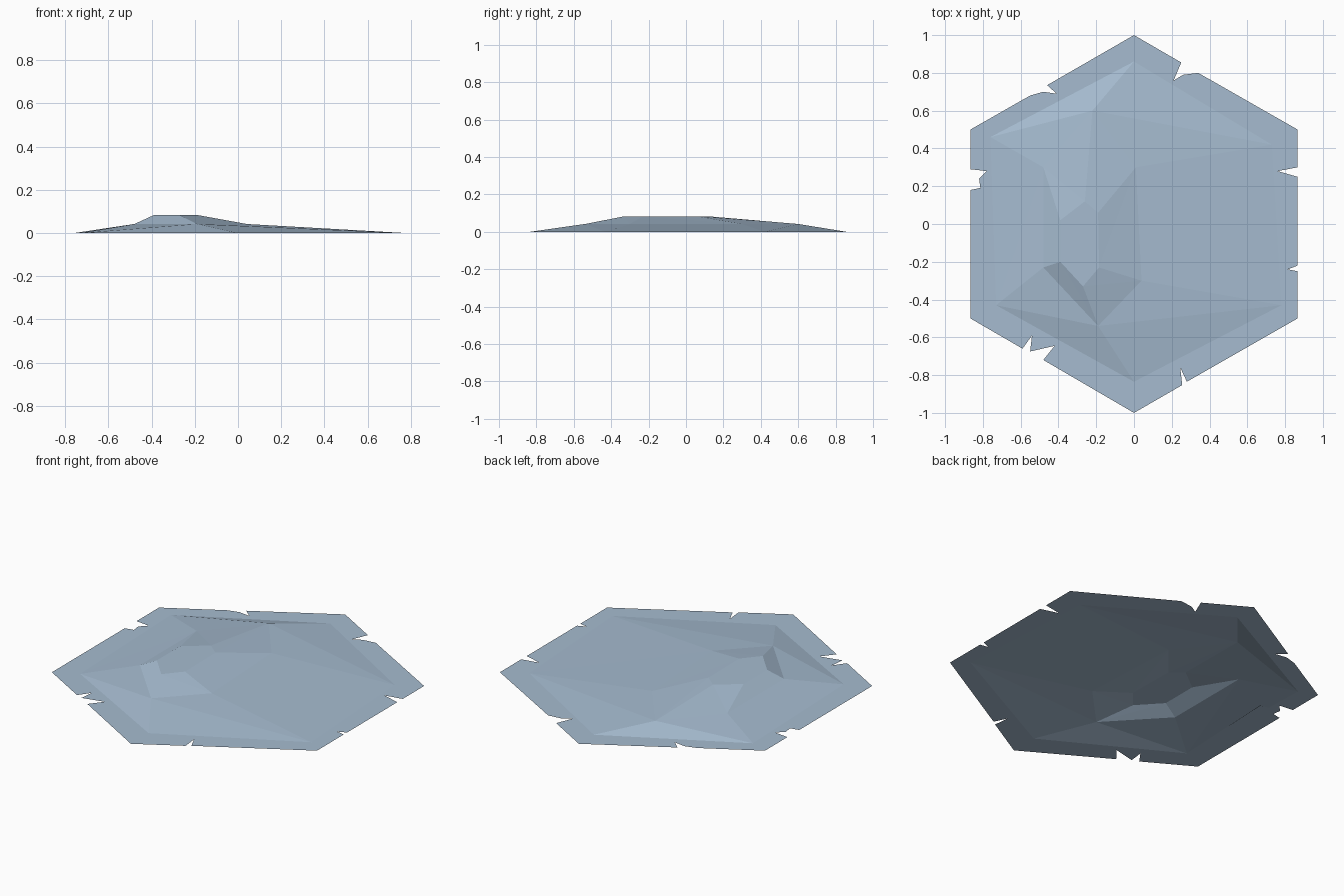
import bpy, bmesh

if "Cube" in bpy.data.objects:
    bpy.data.objects.remove(bpy.data.objects["Cube"])

ice = bpy.data.materials.new("pale_ice_blue")
ice.diffuse_color = (0.38, 0.50, 0.63, 1)
ice.use_nodes = True
ice.node_tree.nodes["Principled BSDF"].inputs["Base Color"].default_value = ice.diffuse_color


def finish(name, bm):
    # face everything upward, then make the object
    for f in bm.faces:
        f.normal_update()
        if f.normal.z < 0:
            f.normal_flip()
    me = bpy.data.meshes.new(name)
    bm.to_mesh(me)
    bm.free()
    me.materials.append(ice)
    ob = bpy.data.objects.new(name, me)
    bpy.context.collection.objects.link(ob)
    return ob


# notched hexagon outline of the sheet, clockwise from the back corner
outline = [(0, 1), (.25, .855), (.21, .76), (.26, .79), (.34, .80),
           (.866, .5), (.866, .30), (.76, .28), (.866, .25),
           (.866, -.22), (.815, -.24), (.866, -.25), (.866, -.5),
           (.28, -.835), (.245, -.76), (.255, -.853), (0, -1),
           (-.48, -.72), (-.42, -.645), (-.55, -.675), (-.54, -.59), (-.59, -.66),
           (-.866, -.5), (-.866, .18), (-.70, .215), (-.82, .24), (-.78, .28),
           (-.866, .29), (-.866, .5), (-.55, .68), (-.48, .70), (-.41, .69), (-.46, .735)]

# three rings of the raised mound: foot, shoulder, crest
foot = [(0, .86), (.73, .42), (.78, -.43), (0, -.835), (-.73, -.43), (-.76, .46)]
shoulder = [(-.22, .60), (.01, .30), (.04, -.30), (-.19, -.54), (-.48, -.23), (-.48, .30)]
crest = [(-.26, .12), (-.19, .06), (-.185, -.23), (-.27, -.33), (-.39, -.20), (-.39, .02)]

# flat border sheet between outline and mound foot
bm = bmesh.new()
edges = []
for loop in (outline, foot):
    vs = [bm.verts.new((x, y, 0)) for x, y in loop]
    edges += [bm.edges.new((vs[i - 1], vs[i])) for i in range(len(vs))]
bmesh.ops.triangle_fill(bm, edges=edges, use_beauty=True)
finish("flat_border", bm)

# faceted mound
bm = bmesh.new()
F, S, C = [[bm.verts.new((x, y, z)) for x, y in ring]
           for ring, z in ((foot, 0), (shoulder, .042), (crest, .083))]
for i in range(6):
    j = (i + 1) % 6
    if i in (0, 3):        # diagonal from the next foot corner
        bm.faces.new((F[i], F[j], S[i]))
        bm.faces.new((F[j], S[j], S[i]))
    else:
        bm.faces.new((F[i], F[j], S[j]))
        bm.faces.new((F[i], S[j], S[i]))
    bm.faces.new((S[i], S[j], C[j]))
    bm.faces.new((S[i], C[j], C[i]))
bm.faces.new(C)
finish("faceted_mound", bm)
